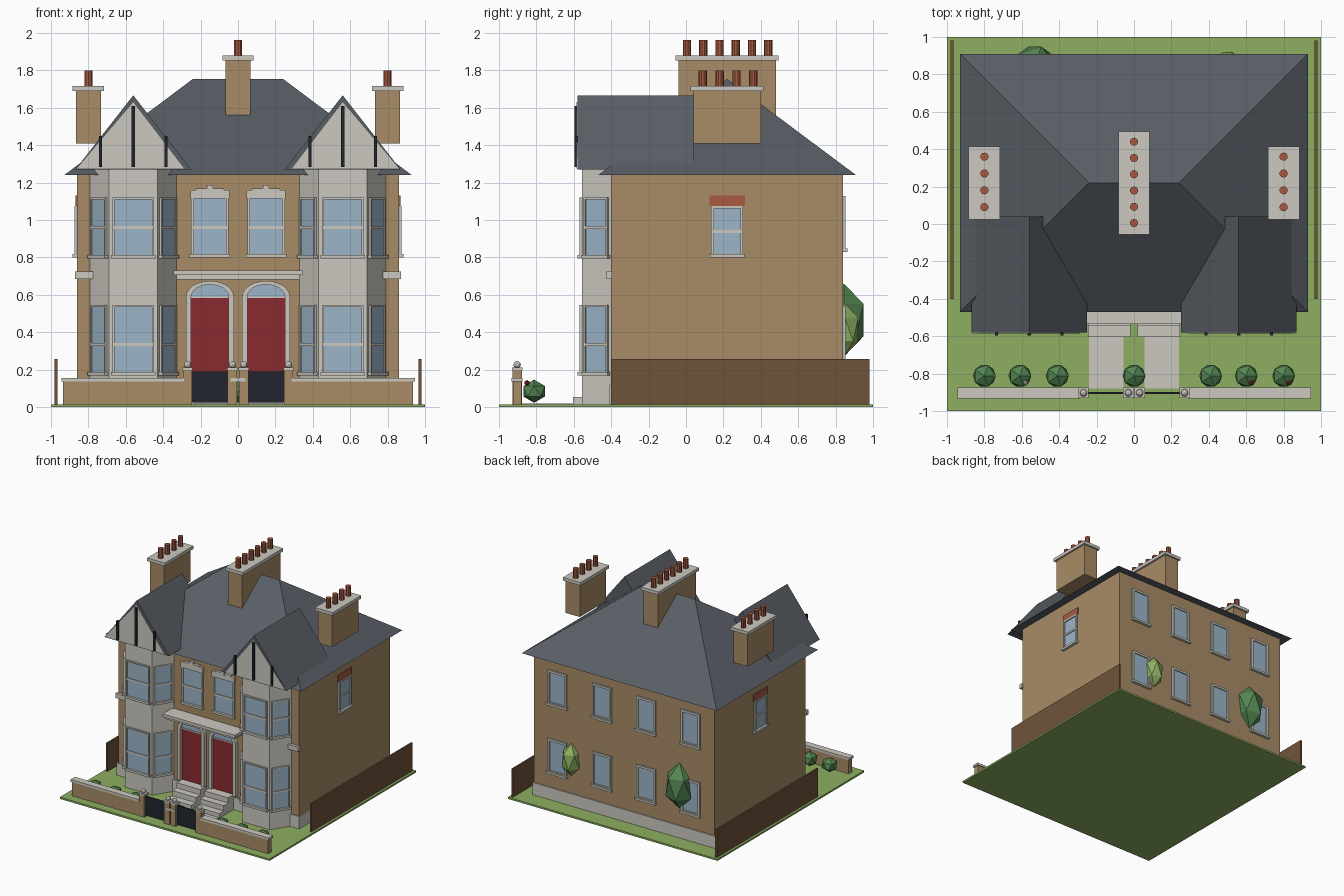
import bpy, bmesh
from math import radians, sin, cos, pi, atan2, hypot
from mathutils import Matrix, Vector

if "Cube" in bpy.data.objects:
    bpy.data.objects.remove(bpy.data.objects["Cube"])


def material(name, r, g, b):
    lin = [((c / 255 + 0.055) / 1.055) ** 2.4 for c in (r, g, b)] + [1]
    m = bpy.data.materials.new(name)
    m.use_nodes = True
    m.diffuse_color = lin
    m.node_tree.nodes["Principled BSDF"].inputs["Base Color"].default_value = lin
    return m


BRICK = material("tan brick", 168, 140, 102)
STONE = material("pale stone", 204, 201, 192)
SLATE = material("slate", 88, 94, 101)
GRASS = material("grass green", 142, 175, 98)
LEAF = material("leaf green", 84, 134, 82)
GLASS = material("window blue", 156, 181, 201)
RED = material("door red", 138, 43, 48)
IRON = material("dark iron", 34, 37, 48)
FENCE = material("fence brown", 112, 83, 58)
CLAY = material("terracotta", 168, 90, 64)


def finish(name, bm, mat, matrix=None):
    bmesh.ops.recalc_face_normals(bm, faces=bm.faces)
    me = bpy.data.meshes.new(name)
    bm.to_mesh(me)
    bm.free()
    me.materials.append(mat)
    ob = bpy.data.objects.new(name, me)
    if matrix:
        ob.matrix_world = matrix
    bpy.context.collection.objects.link(ob)
    return ob


def boxes(name, mat, *specs, matrix=None):
    """Each spec is x0, x1, y0, y1, z0, z1."""
    bm = bmesh.new()
    for x0, x1, y0, y1, z0, z1 in specs:
        mid = Vector((x0 + x1, y0 + y1, z0 + z1)) / 2
        size = (abs(x1 - x0), y1 - y0, z1 - z0, 1)
        bmesh.ops.create_cube(bm, size=1, matrix=Matrix.Translation(mid) @ Matrix.Diagonal(size))
    return finish(name, bm, mat, matrix)


def prism(name, mat, pts, a, b, axis="y", matrix=None):
    """Extrude an outline of (x, z) along y, or of (x, y) along z."""
    bm = bmesh.new()
    place = (lambda p, t: (p[0], t, p[1])) if axis == "y" else (lambda p, t: (p[0], p[1], t))
    lo = [bm.verts.new(place(p, a)) for p in pts]
    hi = [bm.verts.new(place(p, b)) for p in pts]
    bm.faces.new(lo)
    bm.faces.new(hi)
    for i in range(len(pts)):
        j = (i + 1) % len(pts)
        bm.faces.new((lo[i], lo[j], hi[j], hi[i]))
    return finish(name, bm, mat, matrix)


def ball(name, mat, loc, r, rz=None, sub=1):
    bm = bmesh.new()
    m = Matrix.Translation(loc) @ Matrix.Diagonal((1, 1, (rz or r) / r, 1))
    bmesh.ops.create_icosphere(bm, subdivisions=sub, radius=r, matrix=m)
    return finish(name, bm, mat)


def window(name, x, y, angle, w, z0, z1, bar, edge=0.014):
    """Sash window facing -y before turning by angle about z."""
    m = Matrix.Translation((x, y, 0)) @ Matrix.Rotation(angle, 4, "Z")
    h = w / 2
    boxes(name + "_glass", GLASS, (-h, h, -0.005, 0.005, z0, z1), matrix=m)
    boxes(name + "_frame", STONE,
          (-h, -h + edge, -0.014, 0.005, z0, z1), (h - edge, h, -0.014, 0.005, z0, z1),
          (-h, h, -0.014, 0.005, z1 - edge, z1), (-h, h, -0.012, 0.005, bar - 0.008, bar + 0.008),
          (-h - 0.008, h + 0.008, -0.024, 0.005, z0 - 0.01, z0 + 0.008), matrix=m)
    return m


# Ground, paths and fences
boxes("lawn", GRASS, (-1, 1, -1, 1, 0, 0.015))
for s in (-1, 1):
    boxes("path", STONE, (s * 0.055, s * 0.24, -0.88, -0.58, 0.01, 0.02))
    boxes("side_fence", FENCE, (s * 0.965, s * 0.98, -0.4, 0.98, 0.01, 0.258))

# House body
boxes("house_walls", BRICK, (-0.86, 0.86, -0.4, 0.84, 0.01, 1.24))
boxes("plinth", STONE, (-0.87, 0.87, -0.41, 0.85, 0.01, 0.12))

# Hipped main roof
bm = bmesh.new()
eaves = [bm.verts.new(p) for p in ((-0.93, -0.47, 1.24), (0.93, -0.47, 1.24), (0.93, 0.91, 1.24), (-0.93, 0.91, 1.24))]
r0, r1 = bm.verts.new((-0.24, 0.22, 1.755)), bm.verts.new((0.24, 0.22, 1.755))
a, b, c, d = eaves
for f in ((a, b, r1, r0), (b, c, r1), (c, d, r0, r1), (d, a, r0), (d, c, b, a)):
    bm.faces.new(f)
finish("main_roof", bm, SLATE)

# Bays with gabled roofs
half, foot, depth = 0.13, 0.23, 0.155
slant = atan2(depth, foot - half)
for s in (-1, 1):
    cx = s * 0.56
    mid = Matrix.Translation((cx, 0, 0))
    prism("bay", STONE, [(-foot, -0.38), (-foot, -0.4), (-half, -0.4 - depth), (half, -0.4 - depth),
                         (foot, -0.4), (foot, -0.38)], 0.01, 1.272, "z", mid)
    for z0, z1, bar in ((0.18, 0.545, 0.335), (0.805, 1.12, 0.96)):
        window("bay_front_window", cx, -0.4 - depth, 0, 0.22, z0, z1, bar, 0.01)
        for t in (-1, 1):
            window("bay_side_window", cx + t * (half + foot) / 2, -0.4 - depth / 2,
                   t * slant, hypot(depth, foot - half) - 0.034, z0, z1, bar, 0.01)
    prism("gable_roof", SLATE, [(-0.31, 1.27), (0.31, 1.27), (0, 1.667)], -0.58, 0.04, matrix=mid)
    prism("gable_panel", STONE, [(s * 0.302, 1.275), (-s * 0.272, 1.275), (0, 1.63)], -0.585, -0.575, matrix=mid)
    boxes("gable_timbers", IRON, (-0.01, 0.01, -0.596, -0.58, 1.285, 1.61),
          (-0.184, -0.166, -0.596, -0.58, 1.285, 1.45), (0.166, 0.184, -0.596, -0.58, 1.285, 1.45), matrix=mid)
    boxes("string_course", STONE, (s * 0.775, s * 0.872, -0.425, -0.395, 0.685, 0.725))

# Side windows with clay lintels
for s in (-1, 1):
    m = window("side_window", s * 0.86, 0.22, s * pi / 2, 0.17, 0.81, 1.075, 0.94)
    boxes("side_lintel", CLAY, (-0.095, 0.095, -0.008, 0.005, 1.075, 1.132), matrix=m)

# Back windows
for x in (-0.635, -0.21, 0.21, 0.635):
    for z in (0.25, 0.84):
        window("back_window", x, 0.84, pi, 0.18, z, z + 0.29, z + 0.01, 0.018)

# Entrance front: upper windows, doors, steps
for s in (-1, 1):
    cx = s * 0.15
    m = window("upper_front_window", cx, -0.4, 0, 0.2, 0.81, 1.135, 0.96, 0.014)
    boxes("window_head", STONE, (-0.105, 0.105, -0.022, 0.005, 1.115, 1.162),
          (-0.075, 0.075, -0.022, 0.005, 1.16, 1.17), (-0.017, 0.017, -0.026, 0.005, 1.15, 1.188), matrix=m)
    boxes("door", RED, (-0.1, 0.1, -0.009, 0.005, 0.14, 0.585), matrix=m)
    boxes("door_pilasters", STONE, (-0.128, -0.1, -0.03, 0.005, 0.14, 0.59),
          (0.1, 0.128, -0.03, 0.005, 0.14, 0.59), (-0.1, 0.1, -0.016, 0.005, 0.583, 0.592), matrix=m)
    arc = [(cos(i * pi / 12), sin(i * pi / 12)) for i in range(13)]
    prism("fanlight", GLASS, [(0.1 * u, 0.59 + 0.065 * v) for u, v in arc], -0.009, 0.005, matrix=m)
    prism("door_arch", STONE, [(0.128 * u, 0.59 + 0.085 * v) for u, v in arc]
          + [(0.1 * u, 0.59 + 0.065 * v) for u, v in reversed(arc)], -0.03, 0.005, matrix=m)
    boxes("door_steps", STONE, (s * 0.02, s * 0.245, -0.605, -0.4, 0.01, 0.055),
          (s * 0.02, s * 0.245, -0.545, -0.4, 0.05, 0.1), (s * 0.02, s * 0.245, -0.485, -0.4, 0.09, 0.145))
boxes("porch_canopy", STONE, (-0.345, 0.345, -0.535, -0.39, 0.705, 0.73),
      (-0.33, 0.33, -0.515, -0.39, 0.683, 0.706))


# Chimneys
def chimney(name, x, y0, y1, z0, z1, top, pots):
    boxes(name, BRICK, (x - 0.067, x + 0.067, y0, y1, z0, z1))
    boxes(name + "_cap", STONE, (x - 0.084, x + 0.084, y0 - 0.015, y1 + 0.015, z1 - 0.005, z1 + 0.022))
    bm = bmesh.new()
    for y in pots:
        bmesh.ops.create_cone(bm, cap_ends=True, segments=10, radius1=0.022, radius2=0.022,
                              depth=top - z1, matrix=Matrix.Translation((x, y, (top + z1) / 2)))
    finish(name + "_pots", bm, CLAY)


chimney("middle_chimney", 0, -0.04, 0.48, 1.45, 1.858, 1.962, [0.005 + 0.087 * i for i in range(6)])
for s in (-1, 1):
    chimney("side_chimney", s * 0.8, 0.04, 0.4, 1.41, 1.695, 1.8, [0.09 + 0.09 * i for i in range(4)])

# Garden wall, gate posts and gates
for s in (-1, 1):
    boxes("garden_wall", BRICK, (s * 0.29, s * 0.935, -0.925, -0.88, 0.01, 0.138))
    boxes("garden_wall_cap", STONE, (s * 0.29, s * 0.945, -0.932, -0.873, 0.136, 0.156))
    boxes("gate", IRON, (s * 0.055, s * 0.248, -0.908, -0.898, 0.025, 0.19))
    for x in (s * 0.03, s * 0.27):
        boxes("gate_post", BRICK, (x - 0.025, x + 0.025, -0.928, -0.878, 0.01, 0.2))
        boxes("gate_post_cap", STONE, (x - 0.028, x + 0.028, -0.931, -0.875, 0.198, 0.212))
        ball("gate_post_ball", STONE, (x, -0.903, 0.226), 0.02, sub=2)
boxes("middle_post_band", STONE, (-0.04, 0.04, -0.931, -0.875, 0.138, 0.156))

# Planting
for x in (-0.8, -0.61, -0.41, 0, 0.41, 0.6, 0.8):
    ball("front_bush", LEAF, (x, -0.812, 0.085), 0.068, 0.062)
for x, mat in ((-0.58, STONE), (0.63, RED), (0.83, RED)):
    ball("flower", mat, (x, -0.85, 0.13), 0.015)
ball("back_bush", LEAF, (-0.53, 0.845, 0.465), 0.122, 0.195)
ball("back_shrub", GRASS, (0.5, 0.85, 0.415), 0.083, 0.14)
